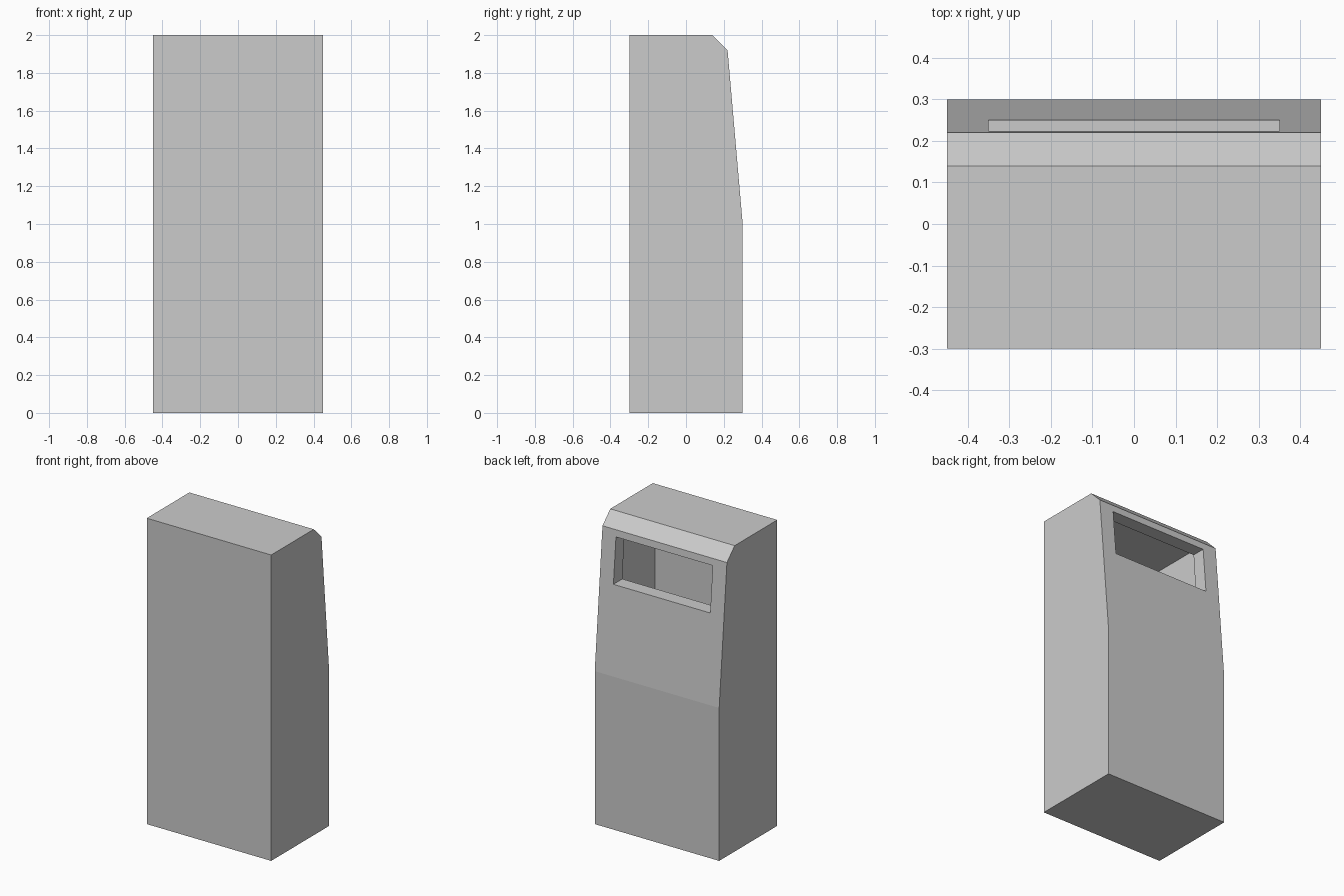
import bpy
import bmesh

if "Cube" in bpy.data.objects:
    bpy.data.objects.remove(bpy.data.objects["Cube"])


def extrude_profile(name, profile, half_width):
    """Sweep a (y, z) outline along x into a closed solid."""
    bm = bmesh.new()
    face = bm.faces.new([bm.verts.new((-half_width, y, z)) for y, z in profile])
    swept = bmesh.ops.extrude_face_region(bm, geom=[face])
    verts = [v for v in swept["geom"] if isinstance(v, bmesh.types.BMVert)]
    bmesh.ops.translate(bm, verts=verts, vec=(2 * half_width, 0, 0))
    bmesh.ops.recalc_face_normals(bm, faces=bm.faces)
    mesh = bpy.data.meshes.new(name)
    bm.to_mesh(mesh)
    bm.free()
    obj = bpy.data.objects.new(name, mesh)
    bpy.context.collection.objects.link(obj)
    return obj


def cut(target, cutter):
    """Subtract the cutter from the target, then delete the cutter."""
    cutter.hide_render = True
    mod = target.modifiers.new(cutter.name, 'BOOLEAN')
    mod.operation = 'DIFFERENCE'
    mod.solver = 'EXACT'
    mod.object = cutter
    bpy.context.view_layer.objects.active = target
    bpy.ops.object.modifier_apply(modifier=mod.name)
    bpy.data.objects.remove(cutter)


# Bin body: sloped upper back with a chamfered top edge
body = extrude_profile("bin_body", [
    (-0.3, 0), (0.3, 0), (0.3, 1.0), (0.22, 1.92), (0.14, 2.0), (-0.3, 2.0)], 0.45)

# Hollow interior
cavity = extrude_profile("cavity_cutter", [
    (-0.25, 0.05), (0.2, 0.05), (0.2, 1.0), (0.13, 1.95), (-0.25, 1.95)], 0.40)
cut(body, cavity)

# Rectangular slot through the sloped wall
slot = extrude_profile("slot_cutter", [
    (0.0, 1.575), (0.4, 1.575), (0.4, 1.875), (0.0, 1.875)], 0.35)
cut(body, slot)
